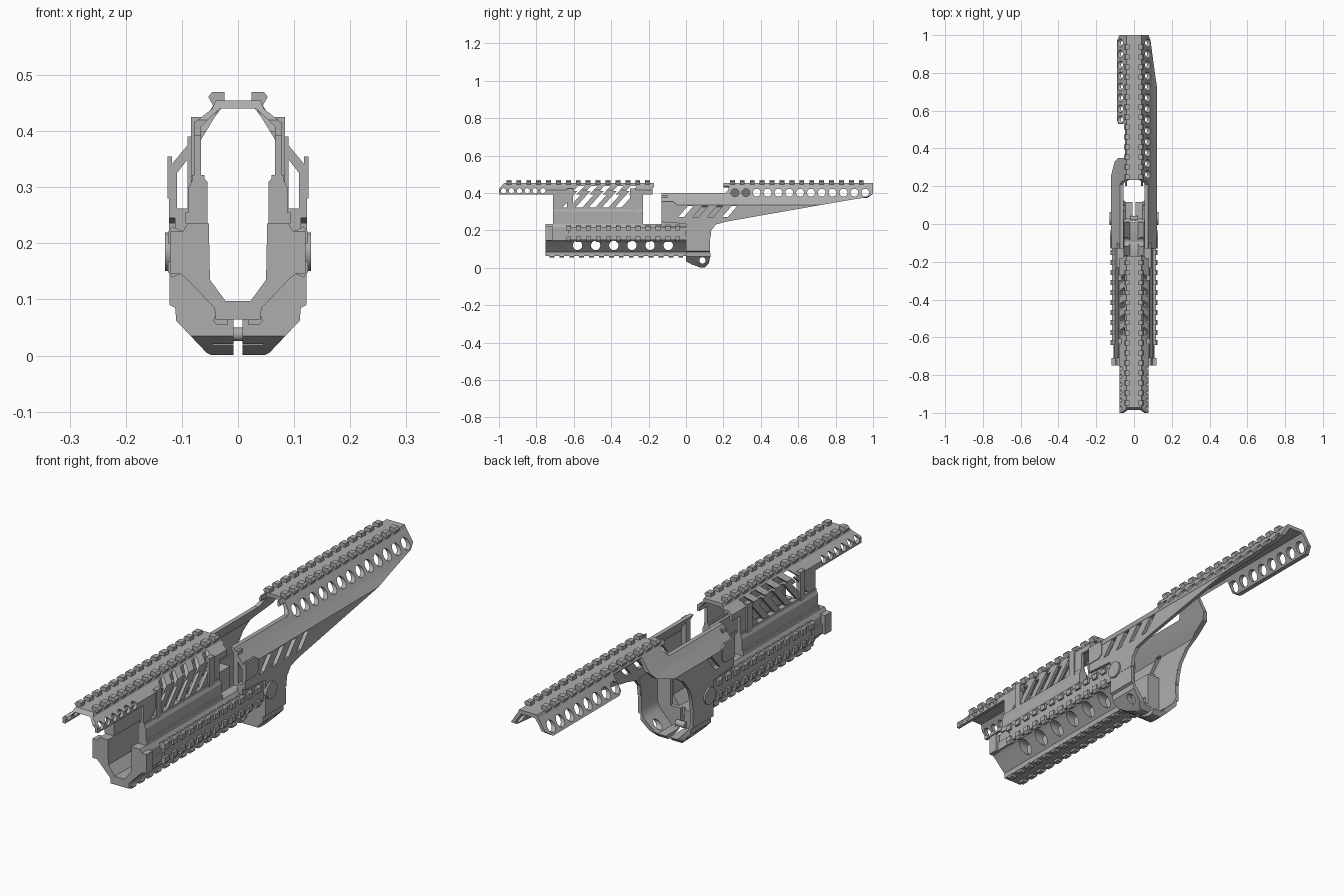
import bpy, bmesh
from math import sin, cos, pi, radians

cube = bpy.data.objects.get("Cube")
if cube:
    bpy.data.objects.remove(cube, do_unlink=True)

grey = bpy.data.materials.new("matte grey")
grey.use_nodes = True
TONE = (0.42, 0.42, 0.42, 1)
grey.diffuse_color = TONE
grey.node_tree.nodes["Principled BSDF"].inputs["Base Color"].default_value = TONE


def prism(pts, axis, a, b):
    """Outline plus extrusion range; axis 'x' takes (y, z), axis 'y' takes (x, z)."""
    return pts, axis, a, b


def box(x0, x1, y0, y1, z0, z1):
    return prism([(x0, z0), (x1, z0), (x1, z1), (x0, z1)], 'y', y0, y1)


def disc(y, z, r, x0=-0.3, x1=0.3, n=24):
    ring = [(y + r * cos(2 * pi * i / n), z + r * sin(2 * pi * i / n)) for i in range(n)]
    return prism(ring, 'x', x0, x1)


def slot(y, z, half, lean, width):
    """Leaning slot through both sides."""
    w = width / 2
    return prism([(y - lean - w, z - half), (y - lean + w, z - half),
                  (y + lean + w, z + half), (y + lean - w, z + half)], 'x', -0.3, 0.3)


def sym(half):
    return half + [(-x, z) for x, z in reversed(half) if x > 0]


def flip(pts, s):
    return [(s * x, z) for x, z in pts]


def both(part):
    pts, axis, a, b = part
    if axis == 'x':
        return [part, (pts, axis, -b, -a)]
    return [part, (flip(pts, -1), axis, a, b)]


def build(name, parts):
    bm = bmesh.new()
    for pts, axis, a, b in parts:
        rings = []
        for t in (a, b):
            rings.append([bm.verts.new((t, p, q) if axis == 'x' else (p, t, q)) for p, q in pts])
        bm.faces.new(rings[0])
        bm.faces.new(rings[1])
        n = len(pts)
        for i in range(n):
            j = (i + 1) % n
            bm.faces.new((rings[0][i], rings[0][j], rings[1][j], rings[1][i]))
    bmesh.ops.recalc_face_normals(bm, faces=bm.faces)
    mesh = bpy.data.meshes.new(name)
    bm.to_mesh(mesh)
    bm.free()
    mesh.materials.append(grey)
    obj = bpy.data.objects.new(name, mesh)
    bpy.context.scene.collection.objects.link(obj)
    return obj


def carve(obj, parts, op='DIFFERENCE'):
    """Bake a boolean with temporary cutters, then drop them."""
    cutter = build("cutter", parts)
    cutter.hide_render = True
    mod = obj.modifiers.new("carve", 'BOOLEAN')
    mod.operation, mod.object, mod.solver = op, cutter, 'EXACT'
    bpy.context.view_layer.update()
    deps = bpy.context.evaluated_depsgraph_get()
    mesh = bpy.data.meshes.new_from_object(obj.evaluated_get(deps))
    obj.modifiers.clear()
    obj.data = mesh
    bpy.data.objects.remove(cutter, do_unlink=True)


def steps(start, stop, pitch):
    return [start + i * pitch for i in range(int((stop - start) / pitch + 0.01) + 1)]


PITCH, TOOTH = 0.053, 0.026


def teeth(name, outline, y0, y1):
    parts = []
    for y in steps(y0, y1 - TOOTH, PITCH):
        parts += both(prism(outline, 'y', y, y + TOOTH))
    build(name, parts)


# Front top rail with pierced wings
roof = [(0, 0.455), (0.04, 0.455), (0.046, 0.44), (0.078, 0.415), (0.078, 0.392),
        (0.066, 0.392), (0.066, 0.408), (0.033, 0.44), (0, 0.44)]
front_rail = build("front_top_rail", [prism(sym(roof), 'y', -1, -0.17)])
carve(front_rail, [prism([(-1, 0.42), (-0.96, 0.47), (-1.1, 0.47), (-1.1, 0.42)], 'x', -0.3, 0.3)]
      + [prism([(-0.18, 0.38), (-0.18, 0.43), (-0.16, 0.43), (-0.16, 0.38)], 'x', -0.3, 0.3)]
      + [disc(y, 0.412, 0.014) for y in steps(-0.975, -0.73, 0.042)]
      + [slot(y, 0.395, 0.042, 0.04, 0.034) for y in steps(-0.6, -0.3, 0.07)])
top_tooth = [(0.024, 0.45), (0.024, 0.47), (0.046, 0.47), (0.053, 0.461), (0.044, 0.445)]
teeth("front_rail_teeth", top_tooth, -0.96, -0.165)

# Upper handguard walls with leaning vents
wall = [(0.054, 0.22), (0.088, 0.22), (0.088, 0.3), (0.078, 0.32), (0.078, 0.41), (0.066, 0.41),
        (0.066, 0.32), (0.054, 0.31)]
upper = build("upper_handguard", both(prism(wall, 'y', -0.71, -0.23)))
carve(upper, [slot(y, 0.37, 0.05, 0.045, 0.036) for y in steps(-0.6, -0.3, 0.07)])
build("upper_pillars", [p for y in (-0.635, -0.3) for p in both(box(0.066, 0.084, y, y + 0.03, 0.3, 0.425))])
build("upper_bands", both(box(0.08, 0.094, -0.71, -0.23, 0.235, 0.255))
      + both(box(0.06, 0.082, -0.71, -0.23, 0.312, 0.322)))

# Lower handguard trough
trough = [(0, 0.064), (0.04, 0.064), (0.042, 0.085), (0.09, 0.135), (0.102, 0.145), (0.102, 0.215),
          (0.09, 0.235), (0.052, 0.235), (0.05, 0.135), (0.022, 0.097), (0, 0.097)]
lower = build("lower_handguard", [prism(sym(trough), 'y', -0.75, 0.01)])
carve(lower, [disc(y, 0.12, 0.025) for y in steps(-0.58, -0.04, 0.097)])
build("front_corner_blocks", both(box(0.095, 0.12, -0.75, -0.71, 0.145, 0.222))
      + both(box(0.095, 0.108, -0.71, -0.63, 0.15, 0.185)))

# Side and bottom rails
build("side_rail_plates", both(box(0.1, 0.116, -0.63, 0, 0.152, 0.218)))
teeth("side_rail_upper_teeth", [(0.1, 0.2), (0.125, 0.2), (0.125, 0.22), (0.117, 0.23), (0.1, 0.222)],
      -0.64, 0)
teeth("side_rail_lower_teeth", [(0.1, 0.147), (0.117, 0.139), (0.125, 0.149), (0.125, 0.169), (0.1, 0.169)],
      -0.64, 0)
teeth("bottom_rail_teeth", [(0.018, 0.055), (0.038, 0.055), (0.044, 0.062), (0.038, 0.078), (0.018, 0.075)],
      -0.73, 0)

# Rear top rail
spine = [(0, 0.455), (0.04, 0.455), (0.048, 0.438), (0.04, 0.43), (0.033, 0.44), (0, 0.44)]
rear_rail = build("rear_top_rail", [prism(sym(spine), 'y', 0.2, 1)])
carve(rear_rail, [box(-0.036, 0.036, 0.1, 0.232, 0.4, 0.5)])
teeth("rear_rail_teeth", top_tooth, 0.235, 1.001)

# Rear shell sides: a folded sheet trimmed by a side outline
sheet = [(0.036, 0.455), (0.05, 0.437), (0.09, 0.375), (0.123, 0.335), (0.123, 0.16),
         (0.109, 0.16), (0.109, 0.325), (0.078, 0.365), (0.042, 0.424), (0.03, 0.44)]
tail = [(0.21, 0.4), (0.225, 0.415), (0.235, 0.46), (1, 0.46), (1, 0.395), (0.97, 0.378), (0.8, 0.35),
        (0.22, 0.248), (0.16, 0.232), (0.135, 0.2), (0.13, 0.15), (0, 0.15), (0, 0.235), (-0.13, 0.245),
        (-0.13, 0.4)]
short = [(0.21, 0.4), (0.225, 0.415), (0.235, 0.46), (0.35, 0.46), (0.35, 0.385), (0.33, 0.36),
         (0.25, 0.335), (0.19, 0.3), (0.15, 0.25), (0.135, 0.2), (0.13, 0.15), (0, 0.15), (0, 0.235),
         (-0.13, 0.245), (-0.13, 0.4)]
wing = [(0.53, 0.46), (1, 0.46), (1, 0.395), (0.97, 0.374), (0.55, 0.374), (0.53, 0.385)]
holes = [disc(y, 0.402, 0.021) for y in steps(0.262, 0.96, 0.058)]
vents = [slot(y, 0.302, 0.03, 0.026, 0.03) for y in steps(0, 0.25, 0.078)]
for name, side, outline, cuts in (("left_shell", 1, tail, holes + vents),
                                  ("right_shell", -1, short, vents[:1]),
                                  ("right_wing", -1, wing, holes)):
    shell = build(name, [prism(flip(sheet, side), 'y', -0.2, 1.1)])
    carve(shell, [prism(outline, 'x', -0.3, 0.3)], 'INTERSECT')
    carve(shell, cuts)

# Front joints linking the shell to the handguard
build("shell_joint_blocks", both(box(0.086, 0.112, -0.13, 0.0, 0.22, 0.262))
      + both(box(0.07, 0.09, -0.13, -0.1, 0.25, 0.39)))
build("joint_bosses", both(disc(0.03, 0.185, 0.034, 0.115, 0.13)))
build("shell_raised_panels", both(prism(
    [(-0.13, 0.28), (-0.07, 0.28), (-0.05, 0.295), (-0.05, 0.34), (-0.07, 0.355), (-0.13, 0.355)],
    'x', 0.118, 0.126)))

# Open-backed lower cup with centre slit and pivot holes
hull = [(0, 0), (0.046, 0), (0.056, 0.005), (0.11, 0.062), (0.112, 0.085), (0.122, 0.09),
        (0.122, 0.235), (0, 0.235)]
cavity = [(0, 0.02), (0.044, 0.02), (0.098, 0.075), (0.108, 0.1), (0.108, 0.3), (0, 0.3)]
cup = build("lower_cup", [prism(sym(hull), 'y', -0.1, 0.3)])
carve(cup, [prism([(0, 0.235), (0, 0.035), (0.03, 0.018), (0.08, 0.001), (0.1, 0.002), (0.122, 0.025),
                   (0.13, 0.06), (0.128, 0.17), (0.14, 0.235)], 'x', -0.3, 0.3)], 'INTERSECT')
carve(cup, [prism(sym(cavity), 'y', 0.025, 0.5)])
carve(cup, [box(-0.052, 0.052, -0.2, 0.2, 0.097, 0.4)])
carve(cup, [box(-0.008, 0.008, -0.2, 0.3, -0.1, 0.2), disc(0.088, 0.04, 0.017)])
build("cup_pin", [disc(0.03, 0.038, 0.012, -0.02, 0.02)])

# Smooth the round holes, keep the folds crisp
for obj in bpy.context.scene.objects:
    if obj.type == 'MESH' and grey.name in obj.data.materials:
        obj.data.shade_smooth()
        obj.data.set_sharp_from_angle(angle=radians(25))
